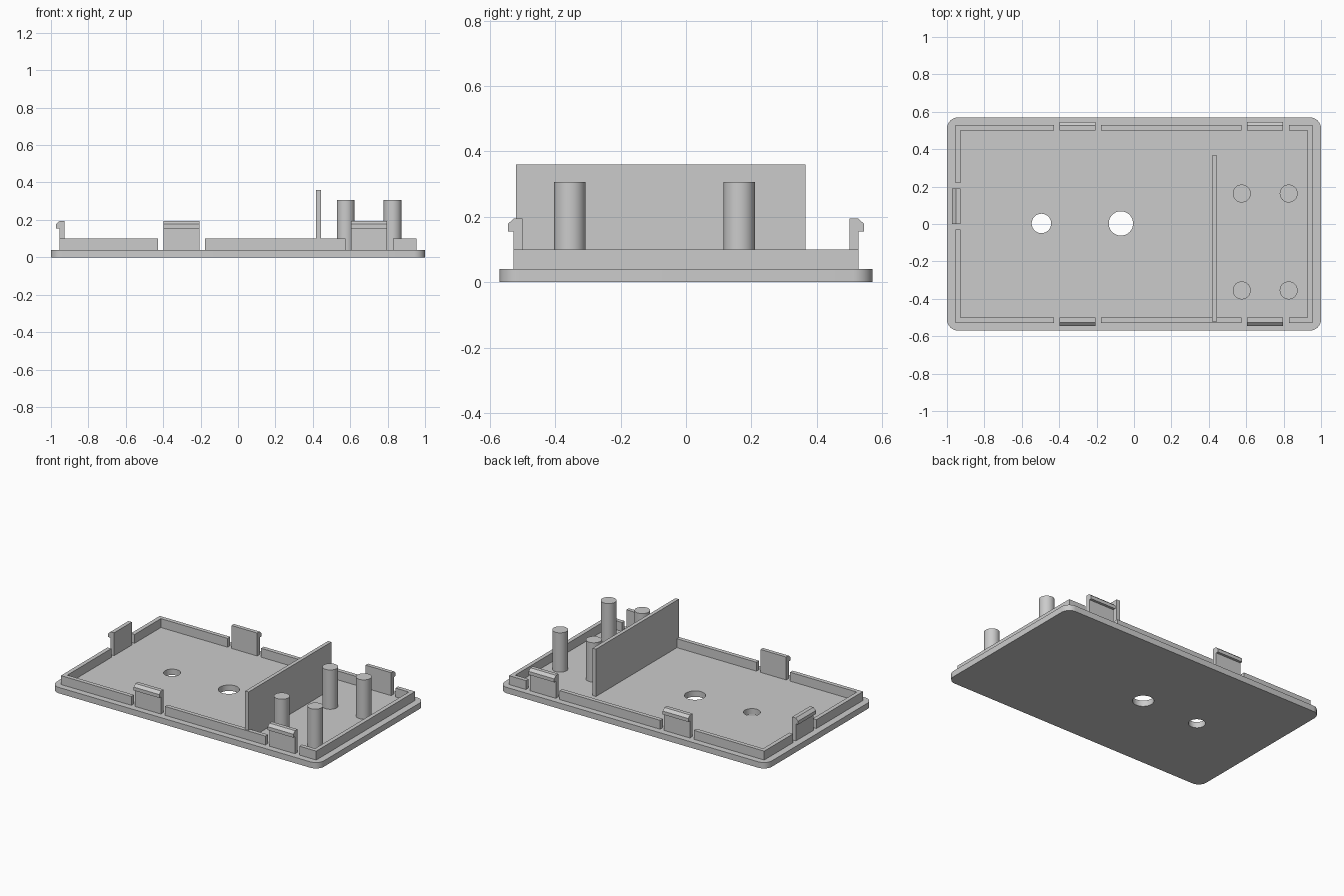
import bpy, bmesh, math
from mathutils import Matrix, Vector

old = bpy.data.objects.get("Cube")
if old:
    bpy.data.objects.remove(old, do_unlink=True)

FLOOR, RIM = 0.04, 0.1
OX, OY = 0.955, 0.528      # outer face of the rim
IX, IY = 0.927, 0.5        # inner face of the rim

grey = bpy.data.materials.new("light_grey_plastic")
grey.use_nodes = True
grey.diffuse_color = (0.6, 0.6, 0.6, 1)
grey.node_tree.nodes["Principled BSDF"].inputs["Base Color"].default_value = (0.6, 0.6, 0.6, 1)


def prism(name, outline, depth, matrix=Matrix()):
    """Extrude a flat outline along its local z, then place it."""
    bm = bmesh.new()
    face = bm.faces.new([bm.verts.new((x, y, 0)) for x, y in outline])
    ext = bmesh.ops.extrude_face_region(bm, geom=[face])
    verts = [g for g in ext["geom"] if isinstance(g, bmesh.types.BMVert)]
    bmesh.ops.translate(bm, verts=verts, vec=(0, 0, depth))
    bm.transform(matrix)
    bmesh.ops.recalc_face_normals(bm, faces=bm.faces)
    mesh = bpy.data.meshes.new(name)
    bm.to_mesh(mesh)
    bm.free()
    mesh.materials.append(grey)
    obj = bpy.data.objects.new(name, mesh)
    bpy.context.collection.objects.link(obj)
    return obj


def up(z, x=0, y=0):
    return Matrix.Translation((x, y, z))


def rect(x0, x1, y0, y1):
    return [(x0, y0), (x1, y0), (x1, y1), (x0, y1)]


def arc(cx, cy, r, start, end, steps):
    angles = [math.radians(start + (end - start) * i / steps) for i in range(steps + 1)]
    return [(cx + r * math.cos(a), cy + r * math.sin(a)) for a in angles]


def circle(r, steps=48):
    return arc(0, 0, r, 0, 360, steps)[:-1]


def smooth(obj):
    bpy.ops.object.select_all(action='DESELECT')
    obj.select_set(True)
    bpy.context.view_layer.objects.active = obj
    bpy.ops.object.shade_smooth_by_angle(angle=math.radians(30))


# Base plate with rounded corners and two round holes
R = 0.06
outline = []
for i, (sx, sy) in enumerate([(1, 1), (-1, 1), (-1, -1), (1, -1)]):
    outline += arc(sx * (1 - R), sy * (0.57 - R), R, i * 90, i * 90 + 90, 10)
plate = prism("base_plate", outline, FLOOR)
for x, r in [(-0.495, 0.052), (-0.07, 0.065)]:
    cutter = prism("hole_cutter", circle(r), 0.2, up(-0.1, x, 0.003))
    cutter.hide_render = True
    mod = plate.modifiers.new("hole", 'BOOLEAN')
    mod.operation, mod.solver, mod.object = 'DIFFERENCE', 'EXACT', cutter
    bpy.context.view_layer.objects.active = plate
    bpy.ops.object.modifier_apply(modifier=mod.name)
    bpy.data.objects.remove(cutter, do_unlink=True)
smooth(plate)

# Rim: right end, left corners and straight middle runs, with gaps for the clips
H = RIM - FLOOR
prism("rim_right_end", [(0.828, -OY), (OX, -OY), (OX, OY), (0.828, OY),
                        (0.828, IY), (IX, IY), (IX, -IY), (0.828, -IY)], H, up(FLOOR))
for label, s, y_end in [("front", -1, -0.03), ("back", 1, 0.22)]:
    prism("rim_left_corner_" + label,
          [(-0.428, s * OY), (-OX, s * OY), (-OX, y_end),
           (-IX, y_end), (-IX, s * IY), (-0.428, s * IY)], H, up(FLOOR))
    prism("rim_middle_" + label, rect(-0.177, 0.575, s * IY, s * OY), H, up(FLOOR))

# Snap clips: profile is (outward distance from rim inner face, height)
hook = [(0, FLOOR), (0, 0.195), (0.026, 0.195), (0.045, 0.178),
        (0.045, 0.155), (0.028, 0.155), (0.028, FLOOR)]


def clip(name, origin, outward, along, width):
    """Sweep the hook profile along one side, centred on origin."""
    m = Matrix((outward, (0, 0, 1), along)).transposed().to_4x4()
    start = Vector(origin) - Vector(along) * width / 2
    prism(name, hook, width, Matrix.Translation(start) @ m)


for label, s in [("front", -1), ("back", 1)]:
    for end, x in [("left", 0.7), ("right", -0.303)]:
        clip(f"clip_{label}_{end}", (x, s * IY, 0), (0, s, 0), (1, 0, 0), 0.192)
clip("clip_side", (-IX, 0.095, 0), (-1, 0, 0), (0, 1, 0), 0.19)

# Divider wall
prism("divider_wall", rect(0.418, 0.443, -0.52, 0.365), 0.36 - FLOOR, up(FLOOR))

# Four support posts
for x in (0.576, 0.827):
    for y in (-0.355, 0.163):
        smooth(prism("support_post", circle(0.048), 0.306 - FLOOR, up(FLOOR, x, y)))
